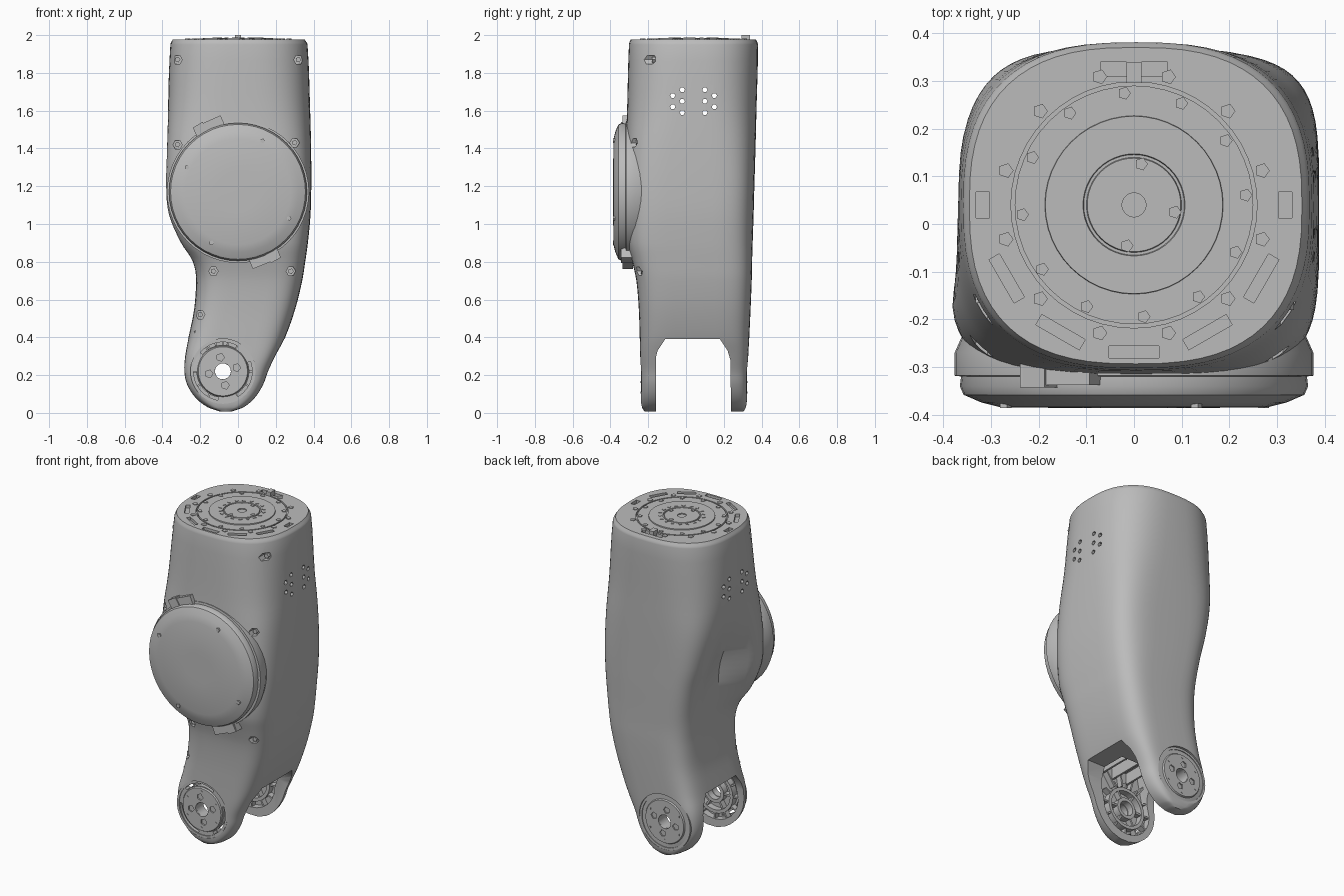
import bpy, bmesh
from math import sin, cos, pi, exp, radians
from mathutils import Vector

if "Cube" in bpy.data.objects:
    bpy.data.objects.remove(bpy.data.objects["Cube"])

grey = bpy.data.materials.new("satin_grey")
grey.use_nodes = True
grey.diffuse_color = (0.5, 0.5, 0.5, 1)
grey.node_tree.nodes["Principled BSDF"].inputs["Base Color"].default_value = (0.5, 0.5, 0.5, 1)


def smooth(obj, angle=35):
    bpy.ops.object.select_all(action='DESELECT')
    obj.select_set(True)
    bpy.context.view_layer.objects.active = obj
    bpy.ops.object.shade_smooth_by_angle(angle=radians(angle))


def finish(name, bm):
    bmesh.ops.remove_doubles(bm, verts=bm.verts, dist=1e-5)
    bmesh.ops.recalc_face_normals(bm, faces=bm.faces)
    mesh = bpy.data.meshes.new(name)
    bm.to_mesh(mesh)
    bm.free()
    mesh.materials.append(grey)
    obj = bpy.data.objects.new(name, mesh)
    bpy.context.collection.objects.link(obj)
    smooth(obj)
    return obj


def place(axis, centre, u, v, h):
    """Point at (u, v) across the axis and h along it."""
    a, b = centre
    return Vector({'x': (h, a + u, b + v), 'y': (a + u, h, b + v), 'z': (a + u, b + v, h)}[axis])


def prism(name, polygons, axis, h0, h1):
    """Extrude 2D polygons along an axis into one object."""
    bm = bmesh.new()
    for poly in polygons:
        lo, hi = ([bm.verts.new(place(axis, (0, 0), u, v, h)) for u, v in poly] for h in (h0, h1))
        bm.faces.new(lo)
        bm.faces.new(hi)
        for i in range(len(poly)):
            j = (i + 1) % len(poly)
            bm.faces.new((lo[i], lo[j], hi[j], hi[i]))
    return finish(name, bm)


def lathe(name, profile, axis, centre, closed=False, sides=48):
    """Spin (radius, height) points about an axis."""
    bm = bmesh.new()
    rings = [[bm.verts.new(place(axis, centre, r * cos(t), r * sin(t), h))
              for t in (2 * pi * k / sides for k in range(sides))] for r, h in profile]
    pairs = list(zip(rings, rings[1:] + rings[:1]))
    for a, b in pairs if closed else pairs[:-1]:
        for i in range(sides):
            j = (i + 1) % sides
            bm.faces.new((a[i], a[j], b[j], b[i]))
    if not closed:
        bm.faces.new(rings[0])
        bm.faces.new(rings[-1])
    return finish(name, bm)


def ngon(c, r, n=6, turn=0.0):
    return [(c[0] + r * cos(turn + 2 * pi * k / n), c[1] + r * sin(turn + 2 * pi * k / n)) for k in range(n)]


def polar(c, r, deg):
    return (c[0] + r * cos(radians(deg)), c[1] + r * sin(radians(deg)))


def bar(c, r, deg, radial, tangent):
    """Rectangle set at radius r, turned to face the centre."""
    mid, out = Vector(polar(c, r, deg)), Vector(polar((0, 0), 1, deg))
    side = Vector((-out.y, out.x))
    return [tuple(mid + out * radial * s / 2 + side * tangent * t / 2)
            for s, t in ((-1, -1), (1, -1), (1, 1), (-1, 1))]


def arc(c, r0, r1, a, b, n=10):
    degs = [a + (b - a) * k / n for k in range(n + 1)]
    return [polar(c, r1, d) for d in degs] + [polar(c, r0, d) for d in reversed(degs)]


def cut(target, cutter):
    cutter.hide_render = True
    mod = target.modifiers.new("cut", 'BOOLEAN')
    mod.operation, mod.solver, mod.object = 'DIFFERENCE', 'EXACT', cutter
    bpy.ops.object.select_all(action='DESELECT')
    bpy.context.view_layer.objects.active = target
    target.select_set(True)
    bpy.ops.object.modifier_apply(modifier=mod.name)
    bpy.data.objects.remove(cutter)


# Body sections: z, left x at front, left x at back, right x, front y, back y, squareness
SECTIONS = [
    (1.978, -.345, -.345, .352, -.293, .37, 2.6), (1.95, -.358, -.358, .368, -.302, .381, 2.6),
    (1.6, -.376, -.368, .382, -.312, .373, 3.1), (1.4, -.386, -.35, .387, -.32, .368, 3.8),
    (1.2, -.39, -.305, .388, -.322, .362, 4.4), (1.05, -.375, -.265, .384, -.321, .358, 4.5),
    (.9, -.31, -.237, .37, -.312, .353, 4.5), (.8, -.245, -.226, .356, -.285, .35, 4.5),
    (.7, -.222, -.222, .34, -.263, .348, 4.5), (.55, -.232, -.232, .303, -.25, .342, 4.6),
    (.4, -.262, -.262, .25, -.245, .335, 5), (.3, -.283, -.283, .2, -.243, .33, 6),
    (.22, -.288, -.288, .163, -.242, .327, 6), (.15, -.273, -.273, .137, -.241, .326, 6),
    (.08, -.228, -.228, .092, -.24, .324, 6), (.03, -.163, -.163, .032, -.233, .317, 6),
    (.008, -.10, -.10, -.03, -.22, .305, 6)]


def slopes(i):
    a, b = SECTIONS[max(i - 1, 0)], SECTIONS[min(i + 1, len(SECTIONS) - 1)]
    return [(q - p) / (b[0] - a[0]) for p, q in zip(a, b)]


def blend(i, t):
    """Smooth curve through neighbouring sections."""
    a, b, h = SECTIONS[i], SECTIONS[i + 1], SECTIONS[i + 1][0] - SECTIONS[i][0]
    s = t * t * (3 - 2 * t)
    return [p + (q - p) * s + h * t * (1 - t) * (m * (1 - t) - n * t)
            for p, q, m, n in zip(a, b, slopes(i), slopes(i + 1))]


def section_ring(bm, s, n=64):
    z, xlf, xlb, xr, yf, yb, sq = s
    verts = []
    for k in range(n):
        c, d = cos(2 * pi * k / n), sin(2 * pi * k / n)
        u = abs(c) ** (2 / sq) * (1 if c > 0 else -1)
        v = abs(d) ** (2 / sq) * (1 if d > 0 else -1)
        y = (yf + yb) / 2 + v * (yb - yf) / 2
        f = min(max((y + .2) / .3, 0), 1)
        xl = xlf + (xlb - xlf) * f * f * (3 - 2 * f)
        # hollow between the motor bulge and the back shell
        xl += .06 * exp(-((z - 1.13) / .2) ** 2 - ((y - .04) / .1) ** 2)
        mid = (min(xlf, xlb) + xr) / 2
        verts.append(bm.verts.new((mid + u * ((xr - mid) if u > 0 else (mid - xl)), y, z)))
    return verts


bm = bmesh.new()
rings = [section_ring(bm, blend(i, k / 4)) for i in range(len(SECTIONS) - 1) for k in range(4)]
rings.append(section_ring(bm, SECTIONS[-1]))
for a, b in zip(rings, rings[1:]):
    for i in range(len(a)):
        j = (i + 1) % len(a)
        bm.faces.new((a[i], a[j], b[j], b[i]))
bm.faces.new(rings[0])
bm.faces.new(rings[-1])
body = finish("body_shell", bm)

# Recessed screws along the front corners
bpy.context.view_layer.update()
for x, z in ((-.32, 1.87), (.32, 1.87), (-.32, 1.42), (.3, 1.43), (-.13, .75), (.28, .75), (-.2, .52)):
    hit, spot, _, _ = body.ray_cast(Vector((x, -1, z)), Vector((0, 1, 0)))
    if hit:
        cut(body, prism("screw_cutter", [ngon((x, z), .025)], 'y', -.6, spot.y + .03))
        prism("front_screw", [ngon((x, z), .015, 5)], 'y', spot.y + .04, spot.y + .012)

# Fork gap and side vents
cut(body, prism("fork_cutter", [[(-.16, -.1), (-.16, .29), (-.15, .33), (-.11, .39), (.18, .39),
                                 (.22, .33), (.235, .28), (.24, -.1)]], 'x', -.6, .6))
cut(body, prism("vent_cutter", [ngon((y + dy, z), .014) for y, s in ((-.02, -1), (.10, 1))
                                for dy, z in ((0, 1.71), (.05 * s, 1.68), (0, 1.65), (.05 * s, 1.62), (0, 1.59))],
                'x', -.6, .6))

# Each fork leg: outer flange, hollow inner side with rings and ribs
KNEE = (-.08, .22)
for side, inner, floor, seat, far, top, reach in (("front", -.16, -.2, -.231, -.5, .47, .2),
                                                  ("back", .24, .28, .315, .6, .38, .08)):
    out = -1 if side == "front" else 1
    face = seat + out * .008
    pocket = [polar(KNEE, .165, 180 + 15 * k) for k in range(13)] + [(.14, top), (-.19, top)]
    cut(body, prism("pocket_cutter", [pocket], 'y', floor, inner - out * reach))
    cut(body, prism("seat_cutter", [ngon(KNEE, .172, 40)], 'y', seat, far))
    cut(body, prism("axle_cutter", [ngon(KNEE, .042, 20)], 'y', floor - out * .05, far))
    if side == "front":
        cut(body, prism("slit_cutter", [arc(KNEE, .14, .155, a, a + 80) for a in (-60, 60, 180)],
                        'y', floor + .02, far))
    flange = lathe(side + "_knee_flange", [(.042, floor), (.042, face), (.13, face),
                                           (.135, seat), (.135, floor)], 'y', KNEE, True)
    cut(flange, prism("bolt_cutter", [ngon(polar(KNEE, .075, a), .021, 5) for a in (15, 100, 190, 280)],
                      'y', seat - out * .01, far))
    smooth(flange)
    prism(side + "_flange_bolts", [ngon(polar(KNEE, .075, a), .012, 5) for a in (15, 100, 190, 280)],
          'y', floor, seat)
    prism(side + "_flange_pins", [ngon(polar(KNEE, .112, a), .007, 3) for a in range(30, 390, 60)],
          'y', seat, face + out * .003)
    lathe(side + "_flange_rim", [(.158, floor), (.158, seat + out * .005), (.172, seat + out * .005),
                                 (.172, floor)], 'y', KNEE, True)
    for r0, r1 in ((.045, .065), (.108, .128)):
        lathe(side + "_inner_ring", [(r0, floor), (r0, inner), (r1, inner), (r1, floor)], 'y', KNEE, True)
    prism(side + "_inner_ribs", [bar(KNEE, .146, a, .042, .01) for a in range(-180, 180, 30)]
          + [bar(KNEE, .087, a, .046, .012) for a in range(0, 360, 60)], 'y', floor, inner + out * .006)
    prism(side + "_upper_ribs", [bar(KNEE, .2, a, .12, .01) for a in (55, 80, 105, 125)],
          'y', floor, inner + out * .006)
prism("fork_roof_ribs", [[(x, .4), (x + .012, .4), (x + .012, .48), (x, .48)] for x in (-.12, -.02, .07)],
      'y', -.2, .04)

# Motor seat behind the domed cap, with its clips
DRUM = (0, 1.17)
lathe("motor_seat", [(.345, -.2), (.376, -.27), (.376, -.318), (.3, -.326)], 'y', DRUM)
lathe("motor_cap", [(.36, -.30), (.365, -.34), (.357, -.358), (.32, -.374), (.28, -.384), (.1, -.386)],
      'y', DRUM)
prism("cap_screws", [ngon(c, .013, 5) for c in ((-.27, 1.3), (.13, 1.44), (.27, 1.03), (-.14, .9))],
      'y', -.36, -.386)
for deg in (114, 292):
    prism("cap_clip", [bar(DRUM, .378, deg, .06, .16)], 'y', -.337, -.28)
    prism("cap_clip_latch", [bar(DRUM, .384, deg + 7, .06, .06)], 'y', -.343, -.28)

# Hip mounting face on top
HIP = (0, .04)
cut(body, lathe("groove_cutter", [(.25, 1.96), (.25, 2.1), (.258, 2.1), (.258, 1.96)], 'z', HIP, True))
cut(body, prism("slot_cutter", [bar(HIP, .317, a, .028, .055) for a in (0, 180)]
                + [bar(HIP, .308, a, .025, .105) for a in (-30, -60, -90, -120, -150)]
                + [bar(HIP, .285, 90, .03, .14)], 'z', 1.96, 2.1))
lathe("hip_flange", [(.025, 1.96), (.025, 1.984), (.098, 1.984), (.1, 1.977), (.105, 1.977),
                     (.107, 1.984), (.186, 1.984), (.19, 1.96)], 'z', HIP, True)
prism("hip_outer_bolts", [ngon(polar(HIP, .278, a), .016, 5) for a in range(15, 375, 30)], 'z', 1.965, 1.982)
prism("hip_inner_bolts", [ngon(polar(HIP, .235, a), .014, 5) for a in range(5, 365, 30)], 'z', 1.965, 1.982)
prism("hip_flange_pins", [ngon(polar(HIP, .123, 20 * k), .012, 3, k) for k in range(18)], 'z', 1.98, 1.987)
prism("hip_centre_bolts", [ngon(polar(HIP, .087, a), .014, 5) for a in (-10, 80, 260)], 'z', 1.98, 1.988)
prism("locating_peg", [[(-.016, .295), (.016, .295), (.016, .34), (-.016, .34)]], 'z', 1.95, 2.0)

smooth(body)
